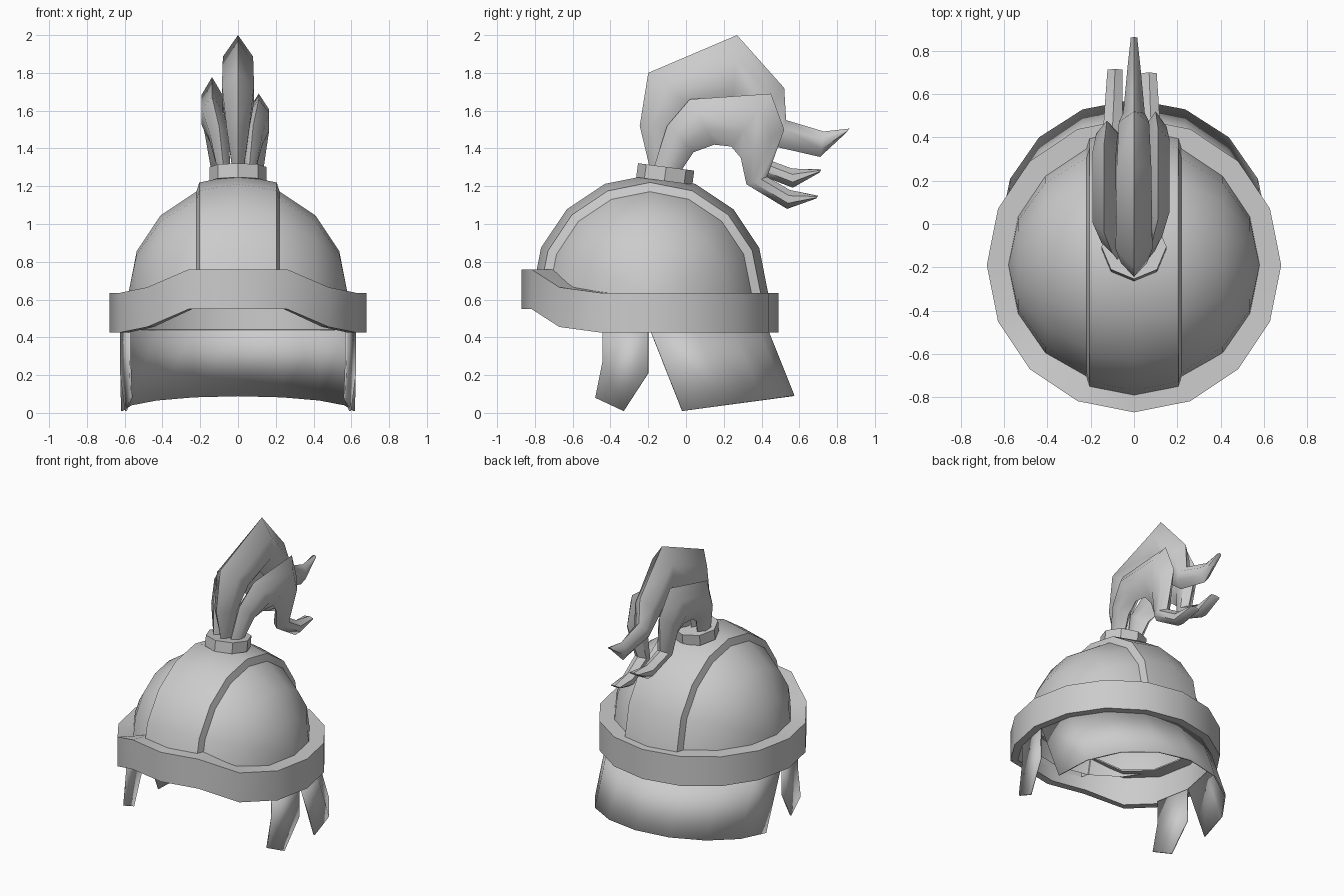
import bpy
import bmesh
from math import sin, cos, radians, pi
from mathutils import Vector, Matrix

cube = bpy.data.objects.get("Cube")
if cube:
    bpy.data.objects.remove(cube, do_unlink=True)

CENTRE_Y = -0.19      # axis of the helmet bowl
BASE_Z = 0.635        # where the bowl meets the brim
STEP = pi / 8         # the helmet is built on sixteen sides

steel = bpy.data.materials.new("grey steel")
steel.use_nodes = True
GREY = (0.6, 0.6, 0.6, 1)
steel.diffuse_color = GREY
steel.node_tree.nodes["Principled BSDF"].inputs["Base Color"].default_value = GREY


def finish(name, bm, angle=30):
    """Turn a bmesh into a shaded object."""
    bmesh.ops.remove_doubles(bm, verts=bm.verts, dist=0.0005)
    bmesh.ops.recalc_face_normals(bm, faces=bm.faces)
    mesh = bpy.data.meshes.new(name)
    bm.to_mesh(mesh)
    bm.free()
    mesh.materials.append(steel)
    obj = bpy.data.objects.new(name, mesh)
    bpy.context.collection.objects.link(obj)
    bpy.ops.object.select_all(action='DESELECT')
    obj.select_set(True)
    bpy.context.view_layer.objects.active = obj
    bpy.ops.object.shade_smooth_by_angle(angle=radians(angle))
    return obj


def loft(name, rows, around=False, loop=False, caps=False, angle=30):
    """Skin rows of points; around closes each row, loop joins last row to first."""
    bm = bmesh.new()
    grid = [[bm.verts.new(p) for p in row] for row in rows]
    n = len(grid[0])
    pairs = list(zip(grid, grid[1:]))
    if loop:
        pairs.append((grid[-1], grid[0]))
    for a, b in pairs:
        for i in range(n if around else n - 1):
            j = (i + 1) % n
            bm.faces.new((a[i], a[j], b[j], b[i]))
    if caps:
        bm.faces.new(grid[0])
        bm.faces.new(grid[-1])
    return finish(name, bm, angle)


def thicken(obj, amount=0.01):
    mod = obj.modifiers.new("thickness", 'SOLIDIFY')
    mod.thickness = amount
    mod.offset = 0


def arch(x, r):
    """Half circle over the bowl, from back to front, at one x."""
    return [(x, CENTRE_Y + r * cos(k * STEP), BASE_Z + r * sin(k * STEP))
            for k in range(9)]


# Bowl: half sphere with its poles at the sides
R = 0.58
loft("bowl", [arch(R * cos(k * STEP), R * sin(k * STEP)) for k in range(9)], angle=40)

# Raised band running over the bowl from front to back
half_band = [(0.222, 0.53), (0.205, 0.585), (0, 0.625)]
band = [(-x, r) for x, r in half_band] + half_band[1::-1]
loft("centre_band", [arch(x, r) for x, r in band], angle=40)

# Brim: sixteen-sided ring, lifted over the face
section = [(0.68, 0), (0.68, 0.21), (0.54, 0.21), (0.54, 0.2), (0.63, 0.2), (0.63, 0)]
lift = {0: 0.125, 1: 0.125, 2: 0.03}
rows = []
for k in range(16):
    low = 0.425 + lift.get(min(k, 16 - k), 0)
    rows.append([(r * sin(k * STEP), CENTRE_Y - r * cos(k * STEP), low + h)
                 for r, h in section])
loft("brim", rows, around=True, loop=True)

# Neck guard: flared half ring hanging at the back
top, bottom = [], []
for k in range(9):
    c, s = cos(k * STEP), sin(k * STEP)
    top.append((0.62 * c, CENTRE_Y + 0.62 * s, 0.44))
    bottom.append((0.615 * c, -0.02 + 0.59 * s, 0.01 + 0.08 * s))
thicken(loft("neck_guard", [top, bottom], angle=40))

# Cheek straps
strap = [(-0.44, 0.44), (-0.44, 0.28), (-0.48, 0.08), (-0.33, 0.01),
         (-0.2, 0.21), (-0.2, 0.44)]
for side, label in ((1, "left"), (-1, "right")):
    bm = bmesh.new()
    bm.faces.new([bm.verts.new((side * (0.66 + 0.2 * y), y, z)) for y, z in strap])
    thicken(finish(label + "_cheek_strap", bm))

# Plume socket: tilted octagonal collar
bm = bmesh.new()
place = Matrix.Translation((0, -0.11, 1.265)) @ Matrix.Rotation(radians(-7.5), 4, 'X')
bmesh.ops.create_cone(bm, cap_ends=True, segments=8, radius1=0.15, radius2=0.15,
                      depth=0.075, matrix=place)
finish("plume_socket", bm)


def plume(name, stations, spread=0, turn=0):
    """Feather from stations: outer y z, inner y z, half width, sideways offset."""
    root = Vector((0, -0.09, 1.31))
    spin = Matrix.Rotation(radians(turn), 3, 'X')
    rows = []
    for yo, zo, yi, zi, w, x in stations:
        outer, inner = Vector((x * spread, yo, zo)), Vector((x * spread, yi, zi))
        ring = [(0, 0), (0.3, w), (0.7, w), (1, 0), (0.7, -w), (0.3, -w)]
        rows.append([spin @ (outer.lerp(inner, t) + Vector((d, 0, 0)) - root) + root
                     for t, d in ring])
    loft(name, rows, around=True, caps=True, angle=50)


# Tall middle feather
plume("middle_plume", [
    (-0.19, 1.29, -0.06, 1.29, 0.03, 0),
    (-0.245, 1.52, -0.03, 1.48, 0.06, 0),
    (-0.2, 1.8, 0.08, 1.58, 0.085, 0),
    (0.27, 2.0, 0.25, 1.62, 0.08, 0),
    (0.52, 1.72, 0.36, 1.5, 0.07, 0),
    (0.53, 1.55, 0.47, 1.41, 0.05, 0),
    (0.73, 1.49, 0.71, 1.355, 0.03, 0),
    (0.865, 1.505, 0.85, 1.485, 0.015, 0)])

# Curled side feathers, one turned up a little more
curl = [
    (-0.17, 1.3, -0.02, 1.29, 0.035, 0.06),
    (-0.1, 1.52, 0.04, 1.38, 0.05, 0.08),
    (0.02, 1.66, 0.15, 1.42, 0.055, 0.11),
    (0.45, 1.69, 0.24, 1.41, 0.055, 0.11),
    (0.52, 1.5, 0.29, 1.35, 0.05, 0.1),
    (0.43, 1.25, 0.32, 1.21, 0.045, 0.08),
    (0.55, 1.18, 0.535, 1.08, 0.04, 0.075),
    (0.7, 1.15, 0.69, 1.135, 0.035, 0.07)]
plume("left_plume", curl, spread=1)
plume("right_plume", curl, spread=-1.25, turn=10)
